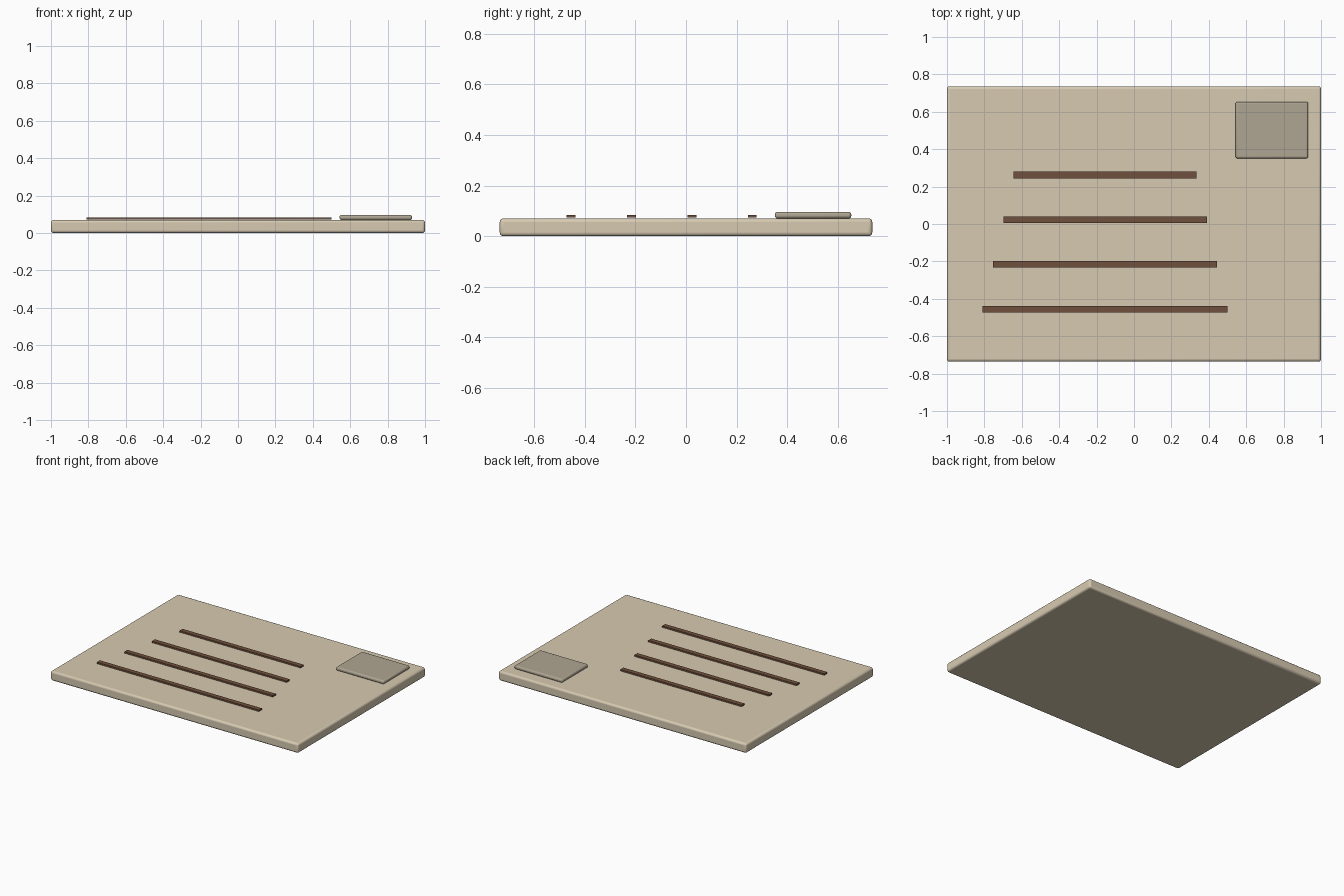
import bpy

if "Cube" in bpy.data.objects:
    bpy.data.objects.remove(bpy.data.objects["Cube"])


def material(name, rgb):
    m = bpy.data.materials.new(name)
    m.diffuse_color = (*rgb, 1)
    m.use_nodes = True
    m.node_tree.nodes["Principled BSDF"].inputs["Base Color"].default_value = m.diffuse_color
    return m


def block(name, center, size, mat, bevel=0.0, segments=3):
    bpy.ops.mesh.primitive_cube_add(size=1, location=center)
    ob = bpy.context.object
    ob.name = name
    ob.scale = size
    bpy.ops.object.transform_apply(location=False, rotation=False, scale=True)
    ob.data.materials.append(mat)
    if bevel:
        mod = ob.modifiers.new("rounded_edges", 'BEVEL')
        mod.width = bevel
        mod.segments = segments
        bpy.ops.object.shade_smooth_by_angle()
    return ob


paper = material("cream", (0.68, 0.59, 0.44))
stamp = material("taupe", (0.43, 0.38, 0.29))
ink = material("brown", (0.16, 0.08, 0.045))

# Card slab with softened edges
block("card", (0, 0, 0.035), (2, 1.472, 0.07), paper, 0.014)

# Raised plate in the back right corner
block("corner_plate", (0.737, 0.502, 0.083), (0.388, 0.302, 0.026), stamp, 0.01)

# Four written lines, each longer toward the front
for i in range(4):
    block(f"line_{i + 1}", (-0.155, 0.262 - 0.239 * i, 0.0785),
          (0.978 + 0.11 * i, 0.035, 0.011), ink)
